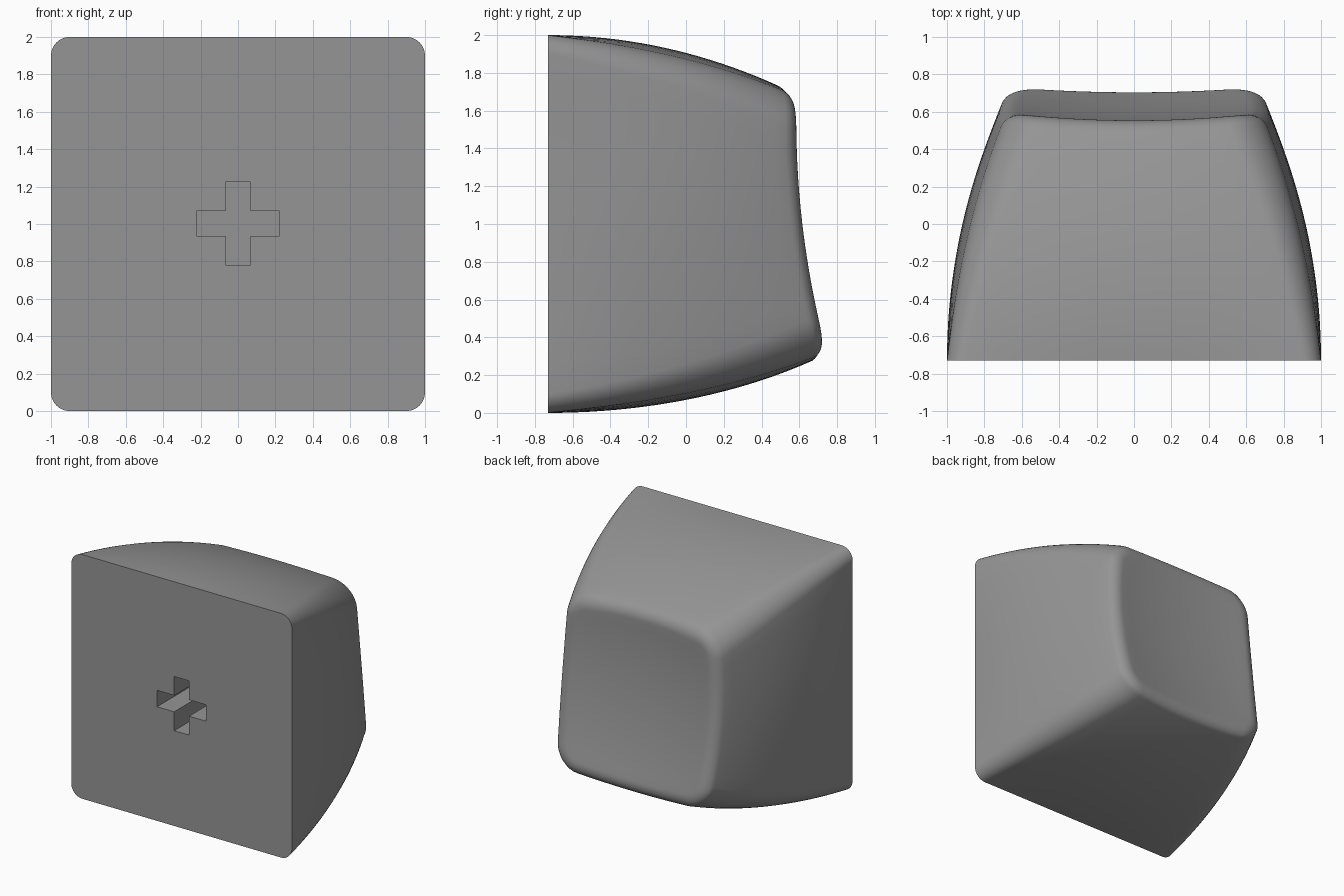
import bpy, bmesh, math

cube = bpy.data.objects.get("Cube")
if cube:
    bpy.data.objects.remove(cube, do_unlink=True)

FRONT = -0.73
FILLET = 0.12
ARC = 8        # segments per rounded corner
SIDE = 12      # segments per straight side

grey = bpy.data.materials.new("grey plastic")
grey.use_nodes = True
colour = (0.3, 0.3, 0.3, 1)
grey.diffuse_color = colour
grey.node_tree.nodes["Principled BSDF"].inputs["Base Color"].default_value = colour


def dish(x, z):
    """Depth of the tilted, hollowed end surface."""
    d = z - 1.03
    return 0.577 - 0.11 * d + 0.12 * d * d + 0.09 * x * x


def rounded_square(half, radius, bulge):
    """Outline points around (0, 1) in x and z, with the corners drawn in by bulge."""
    pts = []
    c = half - radius
    for q in range(4):
        turn = q * math.pi / 2
        local = [(half, -c + 2 * c * i / SIDE) for i in range(SIDE)]
        for i in range(ARC):
            a = i / ARC * math.pi / 2
            local.append((c + radius * math.cos(a), c + radius * math.sin(a)))
        for u, v in local:
            u, v = (u * (1 - bulge / half * (v / half) ** 2),
                    v * (1 - bulge / half * (u / half) ** 2))
            pts.append((u * math.cos(turn) - v * math.sin(turn),
                        1 + u * math.sin(turn) + v * math.cos(turn)))
    return pts


def make_object(name, bm):
    bmesh.ops.recalc_face_normals(bm, faces=bm.faces)
    mesh = bpy.data.meshes.new(name)
    bm.to_mesh(mesh)
    bm.free()
    mesh.materials.append(grey)
    ob = bpy.data.objects.new(name, mesh)
    bpy.context.collection.objects.link(ob)
    return ob


# Key body: loft of rounded squares from the flat front to the hollowed end
bm = bmesh.new()
rings = []


def add_ring(half, radius, bulge, depth):
    rings.append([bm.verts.new((x, depth(x, z), z))
                  for x, z in rounded_square(half, radius, bulge)])


# curved sides
slope = math.radians(24)
t_end = 1 - FILLET * (1 - math.sin(slope)) / 1.35
STEPS = 20
for i in range(STEPS + 1):
    t = t_end * i / STEPS
    bulge = 0.15 * t * (1 - t) + 0.035 * t
    add_ring(1 - 0.3 * t * t, 0.1 + 0.1 * t, bulge,
             lambda x, z: FRONT + t * (dish(x, z) - FRONT))

# rounded rim
rim = 1 - 0.3 * t_end ** 2
rim_radius = 0.1 + 0.1 * t_end
for i in range(1, ARC + 1):
    a = slope + (math.pi / 2 - slope) * i / ARC
    inset = FILLET * (math.cos(slope) - math.cos(a))
    add_ring(rim - inset, rim_radius - inset, bulge,
             lambda x, z: dish(x, z) - FILLET * (1 - math.sin(a)))

# hollowed end
inner = rim - inset
for i in range(1, 10):
    k = 1 - i / 10
    add_ring(inner * k, (rim_radius - inset) * k, bulge * k, dish)

for lower, upper in zip(rings, rings[1:]):
    n = len(lower)
    for j in range(n):
        bm.faces.new((lower[j], lower[(j + 1) % n], upper[(j + 1) % n], upper[j]))
bm.faces.new(rings[0])
centre = bm.verts.new((0, dish(0, 1), 1))
last = rings[-1]
for j in range(len(last)):
    bm.faces.new((last[j], last[(j + 1) % len(last)], centre))
body = make_object("key_body", bm)

# Cross-shaped socket cut into the front
ARM, HALF = 0.222, 0.067
bm = bmesh.new()
outline = []
for q in range(4):
    for u, v in ((ARM, -HALF), (ARM, HALF), (HALF, HALF)):
        for _ in range(q):
            u, v = -v, u
        outline.append(bm.verts.new((u, FRONT - 0.2, 1.002 + v)))
face = bm.faces.new(outline)
moved = bmesh.ops.extrude_face_region(bm, geom=[face])["geom"]
bmesh.ops.translate(bm, vec=(0, 0.55 - FRONT + 0.2, 0),
                    verts=[g for g in moved if isinstance(g, bmesh.types.BMVert)])
cutter = make_object("socket_cutter", bm)
cutter.hide_render = True

cut = body.modifiers.new("socket", 'BOOLEAN')
cut.operation = 'DIFFERENCE'
cut.solver = 'EXACT'
cut.object = cutter

bpy.ops.object.select_all(action='DESELECT')
body.select_set(True)
bpy.context.view_layer.objects.active = body
bpy.ops.object.modifier_apply(modifier=cut.name)
bpy.data.objects.remove(cutter, do_unlink=True)
bpy.ops.object.shade_smooth_by_angle(angle=math.radians(35))
